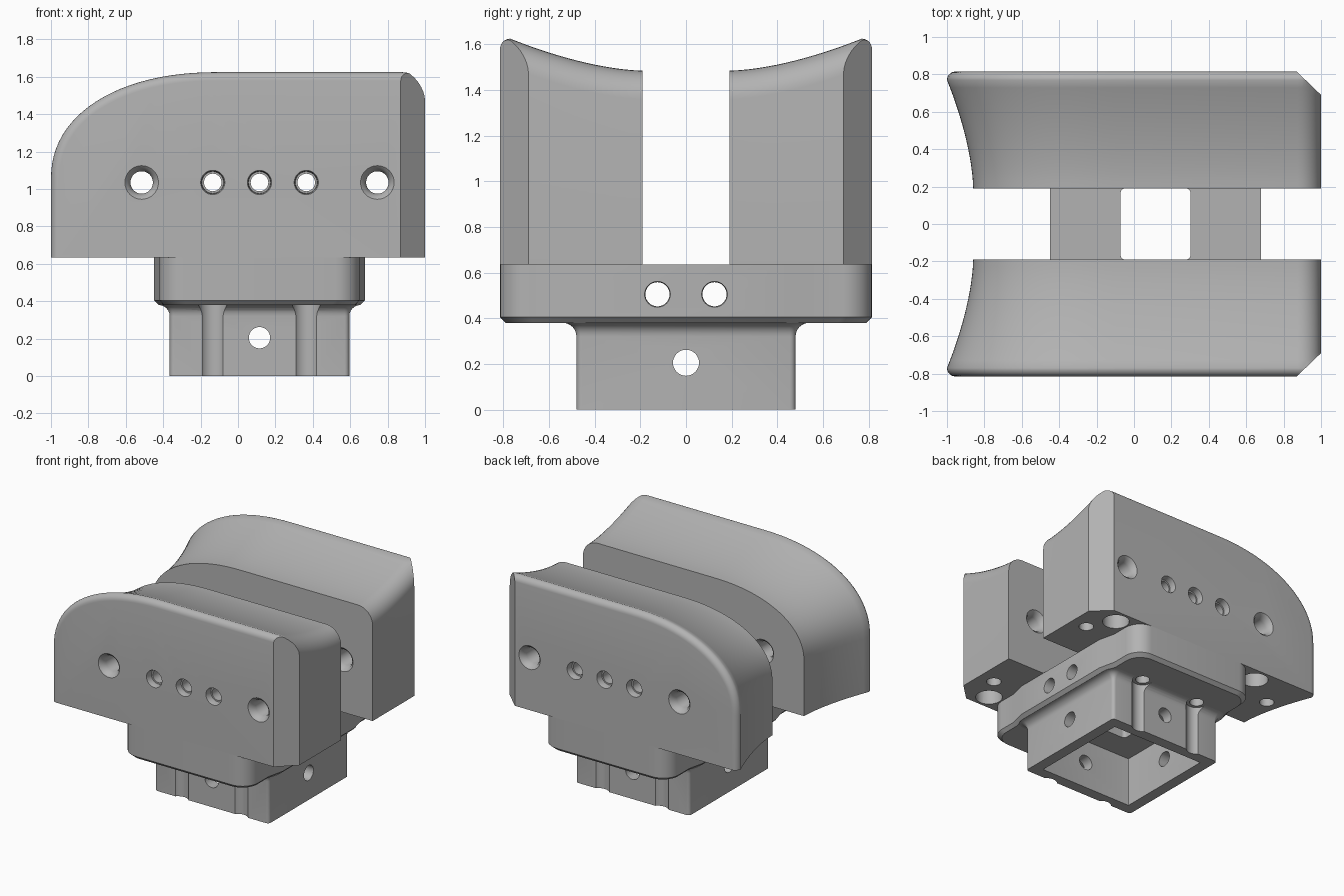
import bpy
import bmesh
from math import sin, cos, pi, sqrt
from mathutils import Matrix, Vector

if "Cube" in bpy.data.objects:
    bpy.data.objects.remove(bpy.data.objects["Cube"], do_unlink=True)

# Single matte grey
grey = bpy.data.materials.new("plain_grey")
grey.use_nodes = True
COLOUR = (0.45, 0.45, 0.45, 1)
grey.diffuse_color = COLOUR
grey.node_tree.nodes["Principled BSDF"].inputs["Base Color"].default_value = COLOUR

CX = 0.115          # centre of the mount in x
BASE = 0.635        # underside of the jaws
OUT, INN = 0.815, 0.19   # outer and inner jaw faces


def make_object(name, bm):
    bmesh.ops.recalc_face_normals(bm, faces=bm.faces)
    mesh = bpy.data.meshes.new(name)
    bm.to_mesh(mesh)
    bm.free()
    mesh.materials.append(grey)
    obj = bpy.data.objects.new(name, mesh)
    bpy.context.collection.objects.link(obj)
    return obj


def loft(rings):
    """Closed solid through rings of equal length."""
    bm = bmesh.new()
    rows = [[bm.verts.new(p) for p in ring] for ring in rings]
    n = len(rows[0])
    for a, b in zip(rows, rows[1:]):
        for i in range(n):
            j = (i + 1) % n
            bm.faces.new((a[i], a[j], b[j], b[i]))
    bm.faces.new(rows[0])
    bm.faces.new(rows[-1])
    return bm


def lathe(profile, axis, centre, sides=32):
    """Spindle of (distance, radius) pairs along an axis."""
    rings = [[(r * cos(2 * pi * i / sides), r * sin(2 * pi * i / sides), t)
              for i in range(sides)] for t, r in profile]
    bm = loft(rings)
    turn = Vector((0, 0, 1)).rotation_difference(Vector(axis)).to_matrix().to_4x4()
    bm.transform(Matrix.Translation(centre) @ turn)
    return bm


def rounded_rect(hx, hy, r, z, cx=CX, steps=5):
    pts = []
    for k, (sx, sy) in enumerate([(1, 1), (-1, 1), (-1, -1), (1, -1)]):
        for i in range(steps + 1):
            a = pi / 2 * (k + i / steps)
            pts.append((cx + sx * (hx - r) + r * cos(a), sy * (hy - r) + r * sin(a), z))
    return pts


def cut(obj, bm):
    cutter = make_object("cutter", bm)
    cutter.hide_render = True
    mod = obj.modifiers.new("cut", 'BOOLEAN')
    mod.operation, mod.solver, mod.object = 'DIFFERENCE', 'EXACT', cutter
    bpy.context.view_layer.objects.active = obj
    bpy.ops.object.modifier_apply(modifier=mod.name)
    bpy.data.objects.remove(cutter, do_unlink=True)


def finish(obj):
    bpy.ops.object.select_all(action='DESELECT')
    obj.select_set(True)
    bpy.context.view_layer.objects.active = obj
    bpy.ops.object.shade_smooth_by_angle(angle=pi / 6)


# Jaw outline at inset d: rounded nose on -x, small fillet on +x
def jaw_ring(y, d):
    pts = [(1, y, BASE), (-1 + d, y, BASE)]
    for i in range(25):
        a = pi / 2 * i / 24
        pts.append((-0.1 - (0.9 - d) * cos(a) ** 0.91, y, 1.05 + (0.575 - d) * sin(a) ** 0.91))
    for i in range(9):
        a = pi / 2 * (1 - i / 8)
        pts.append((0.875 + 0.125 * cos(a), y, 1.5 - d + 0.125 * sin(a)))
    return pts


def jaw(name, side):
    sections = []
    for i in range(15):                       # concave dish
        t = i / 14
        sections.append((INN + 0.58 * t, 0.14 * (1 - t ** 1.65)))
    for i in range(1, 7):                     # rounded outer rim
        a = pi / 2 * i / 6
        sections.append((0.77 + 0.045 * sin(a), 0.045 * (1 - cos(a))))
    bm = loft([jaw_ring(side * y, d) for y, d in sections])
    # chamfered corner on the +x end
    res = bmesh.ops.bisect_plane(bm, geom=bm.verts[:] + bm.edges[:] + bm.faces[:],
                                 plane_co=(0.87, side * OUT, 0),
                                 plane_no=(0.125, side * 0.13, 0), clear_outer=True)
    edges = [e for e in res["geom_cut"] if isinstance(e, bmesh.types.BMEdge)]
    bmesh.ops.holes_fill(bm, edges=edges)
    obj = make_object(name, bm)

    # counterbored cross holes
    bore = [(0.1, 0.047), (0.765, 0.047), (0.765, 0.058), (0.8, 0.06), (0.83, 0.07)]
    for x in (CX - 0.25, CX, CX + 0.25):
        cut(obj, lathe(bore, (0, side, 0), (x, 0, 1.035)))
    # flared cross holes
    flare = [(0.17, 0.11), (INN, 0.09), (0.205, 0.073), (0.24, 0.06),
             (0.765, 0.06), (0.8, 0.073), (OUT, 0.09), (0.83, 0.11)]
    for x in (CX - 0.63, CX + 0.63):
        cut(obj, lathe(flare, (0, side, 0), (x, 0, 1.035)))
    # blind holes in the underside
    for x, y, r, depth in ((0.755, 0.7, 0.095, 0.2), (0.87, 0.51, 0.052, 0.2),
                           (-0.53, 0.7, 0.095, 0.2), (-0.8, 0.51, 0.052, 0.2)):
        cut(obj, lathe([(-0.1, r), (depth, r)], (0, 0, 1), (x, side * y, BASE)))
    finish(obj)


jaw("front_jaw", -1)
jaw("back_jaw", 1)


# Flange outline: straight sides, a shallow step and rounded corners
def flange_ring(z, inset):
    quarter = [(0.565, 0.43), (0.535, 0.56)]
    quarter += [(0.405 + 0.13 * cos(pi / 2 * i / 8), 0.685 + 0.13 * sin(pi / 2 * i / 8))
                for i in range(9)]
    kx, ky = 1 - inset / 0.565, 1 - inset / OUT
    half = quarter + [(-x, y) for x, y in reversed(quarter)]
    full = half + [(-x, -y) for x, y in half]
    return [(CX + x * kx, y * ky, z) for x, y in full]


flange = make_object("flange", loft([flange_ring(0.38, 0.025), flange_ring(0.405, 0),
                                     flange_ring(BASE, 0)]))
cut(flange, loft([rounded_rect(0.187, INN, 0.025, z) for z in (0.3, 0.7)]))
for y in (-0.125, 0.125):
    cut(flange, lathe([(-0.6, 0.065), (-0.55, 0.053), (0.55, 0.053), (0.6, 0.065)],
                      (1, 0, 0), (CX, y, 0.505)))

# Hollow stem flaring into the flange
HALF = 0.48
rings = [rounded_rect(HALF, HALF, 0.025, 0)]
for i in range(7):
    a = pi / 2 * i / 6
    grow = 0.06 * (1 - cos(a))
    rings.append(rounded_rect(HALF + grow, HALF + grow, 0.025 + grow, 0.32 + 0.06 * sin(a)))
stem = make_object("stem", loft(rings))
cut(stem, loft([rounded_rect(0.395, 0.395, 0.004, z) for z in (-0.1, 0.5)]))
for axis in ((1, 0, 0), (0, 1, 0)):
    cut(stem, lathe([(-0.7, 0.057), (0.7, 0.057)], axis, (CX, 0, 0.205)))

# Screw grooves down the stem and matching holes in the flange
for x in (CX - 0.25, CX + 0.25):
    for y in (-0.53, 0.53):
        cut(stem, lathe([(-0.1, 0.075), (0.5, 0.075)], (0, 0, 1), (x, y, 0)))
        cut(flange, lathe([(0.3, 0.05), (0.56, 0.05)], (0, 0, 1), (x, y, 0)))
finish(flange)
finish(stem)
